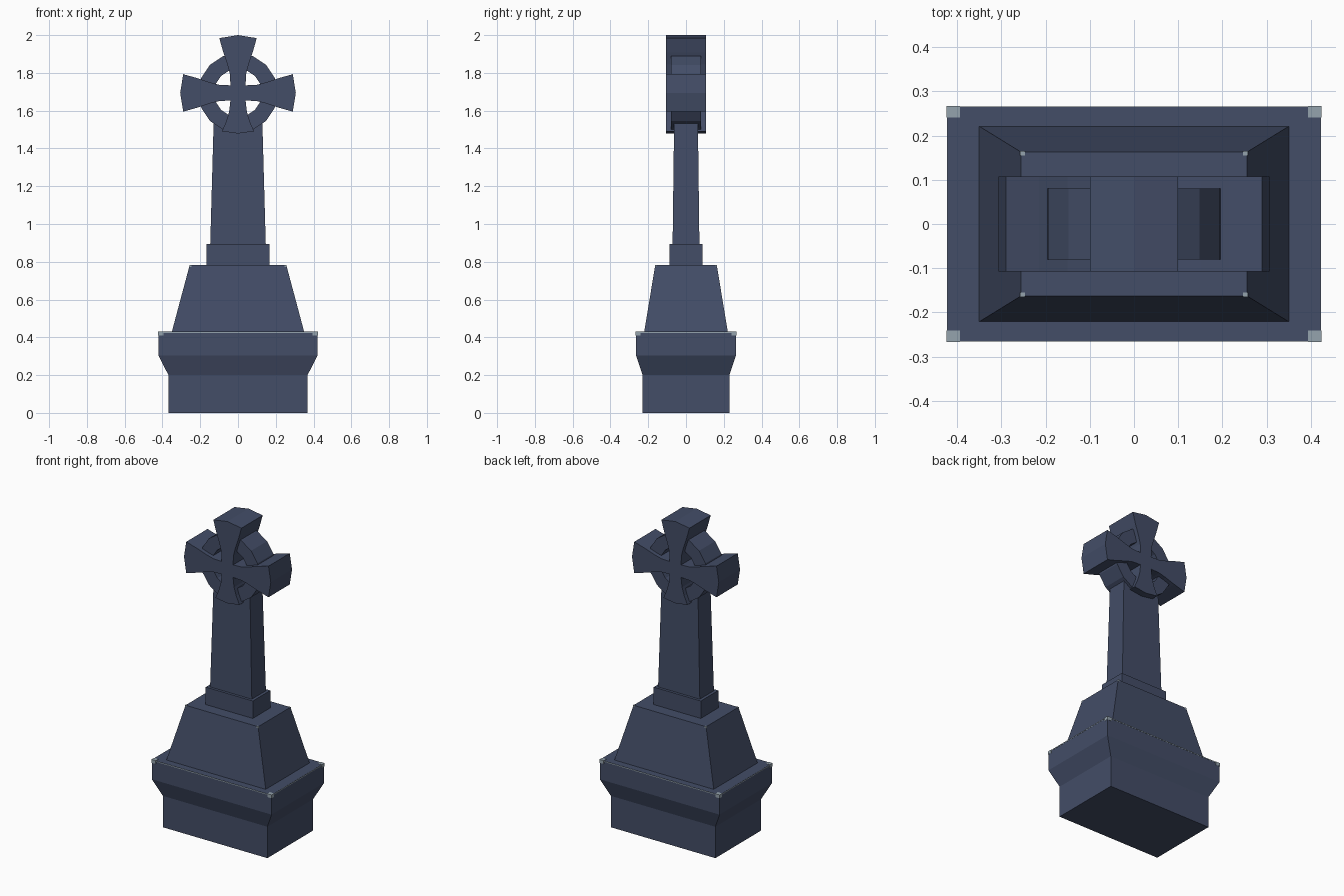
import bpy, bmesh, math
from mathutils import Vector

if "Cube" in bpy.data.objects:
    bpy.data.objects.remove(bpy.data.objects["Cube"])


def material(name, rgb):
    m = bpy.data.materials.new(name)
    m.diffuse_color = (*rgb, 1)
    m.use_nodes = True
    m.node_tree.nodes["Principled BSDF"].inputs["Base Color"].default_value = m.diffuse_color
    return m


STONE = material("slate blue stone", (0.056, 0.074, 0.135))
WORN = material("worn grey edge", (0.30, 0.37, 0.42))


def finish(name, bm, mat):
    bmesh.ops.recalc_face_normals(bm, faces=bm.faces[:])
    me = bpy.data.meshes.new(name)
    bm.to_mesh(me)
    bm.free()
    me.materials.append(mat)
    ob = bpy.data.objects.new(name, me)
    bpy.context.collection.objects.link(ob)
    return ob


def stack(name, levels, mat=STONE, cx=0, cy=0):
    """Loft of rectangles given as (z, half width, half depth)."""
    bm = bmesh.new()
    rings = [[bm.verts.new((cx + sx * w, cy + sy * d, z))
              for sx, sy in ((-1, -1), (1, -1), (1, 1), (-1, 1))]
             for z, w, d in levels]
    for a, b in zip(rings, rings[1:]):
        for i in range(4):
            j = (i + 1) % 4
            bm.faces.new((a[i], a[j], b[j], b[i]))
    bm.faces.new(rings[0][::-1])
    bm.faces.new(rings[-1])
    return finish(name, bm, mat)


# Stepped base, tapered block, collar and shaft
stack("base", [(0, .368, .23), (.2, .368, .23), (.305, .422, .265), (.43, .422, .265)])
stack("tapered_block", [(.43, .35, .221), (.782, .256, .163)])
stack("collar", [(.782, .166, .088), (.893, .166, .088)])
stack("shaft", [(.893, .147, .071), (1.535, .129, .063)])

# Worn rim and corners
stack("worn_base_rim", [(.424, .423, .266), (.4295, .423, .266)], WORN)
for sx in (-1, 1):
    for sy in (-1, 1):
        stack("worn_base_corner", [(.41, .015, .013), (.4315, .015, .013)], WORN,
              sx * .4085, sy * .2535)
        stack("worn_block_corner", [(.772, .0055, .005), (.783, .0055, .005)], WORN,
              sx * .2525, sy * .16)

CZ = 1.694   # cross centre height

# Ring: flat-sided hoop
bm = bmesh.new()
N = 16
loops = []
for r, y in ((.21, -.08), (.21, .08), (.127, .08), (.127, -.08)):
    loops.append([bm.verts.new((r * math.cos(2 * math.pi * i / N), y,
                                CZ + r * math.sin(2 * math.pi * i / N)))
                  for i in range(N)])
for k in range(4):
    a, b = loops[k], loops[(k + 1) % 4]
    for i in range(N):
        j = (i + 1) % N
        bm.faces.new((a[i], a[j], b[j], b[i]))
finish("ring", bm, STONE)

# Cross: flared arms as (distance, half width), bottom arm shorter
LONG = [(.04, .04), (.10, .043), (.15, .056), (.215, .078), (.290, .099)]
SHORT = [(.04, .04), (.10, .047), (.15, .062), (.203, .085)]
outline = []
for k in range(4):
    pts, tip = (SHORT, .215) if k == 3 else (LONG, .306)
    ang = k * math.pi / 2
    d = Vector((math.cos(ang), 0, math.sin(ang)))
    n = Vector((-d.z, 0, d.x))
    outline += [d * u - n * w for u, w in pts]
    outline.append(d * tip)
    # inner corner is shared with the next arm
    outline += [d * u + n * w for u, w in pts[:0:-1]]
bm = bmesh.new()
face = bm.faces.new([bm.verts.new((p.x, -.107, CZ + p.z)) for p in outline])
ext = bmesh.ops.extrude_face_region(bm, geom=[face], use_keep_orig=True)
bmesh.ops.translate(bm, vec=(0, .214, 0),
                    verts=[v for v in ext["geom"] if isinstance(v, bmesh.types.BMVert)])
finish("cross", bm, STONE)
